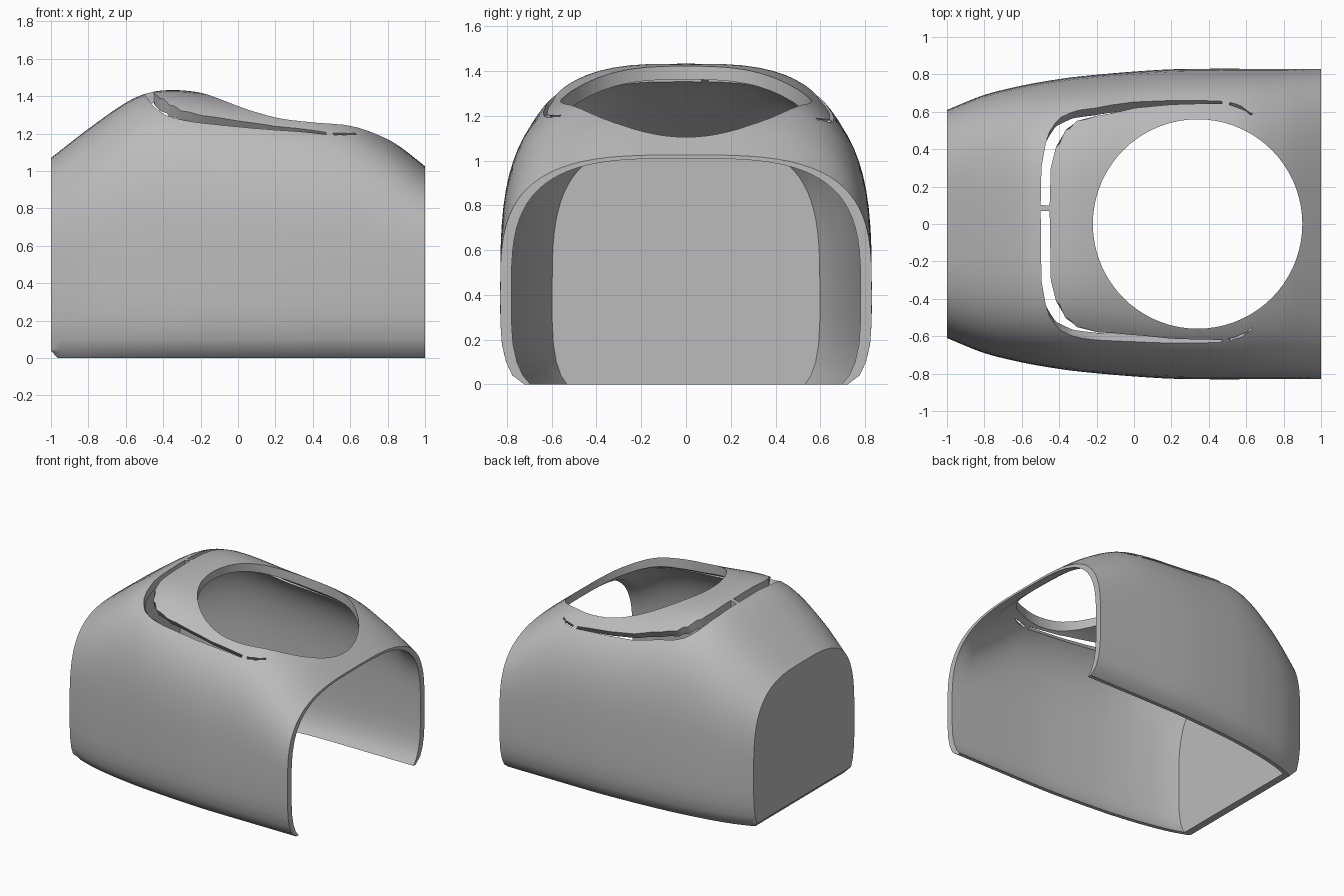
import bpy, bmesh, math
from mathutils import Vector

if "Cube" in bpy.data.objects:
    bpy.data.objects.remove(bpy.data.objects["Cube"])

POWER, BELT, WALL = 3.3, 0.4, 0.05
# Stations along the length: x, half width, crown height
STATIONS = [(-1, .61, 1.07), (-.8, .69, 1.225), (-.6, .74, 1.365), (-.48, .762, 1.418),
            (-.35, .782, 1.433), (-.2, .798, 1.42), (0, .815, 1.39), (.2, .827, 1.367),
            (.4, .83, 1.345), (.6, .83, 1.295), (.8, .83, 1.18), (.9, .83, 1.105), (1, .83, 1.025)]

mat = bpy.data.materials.new("matte grey")
mat.use_nodes = True
GREY = (0.5, 0.5, 0.5, 1)
mat.diffuse_color = GREY
mat.node_tree.nodes["Principled BSDF"].inputs["Base Color"].default_value = GREY


def station(x):
    """Half width and crown height at x, by smooth interpolation."""
    i = max(k for k in range(len(STATIONS) - 1) if STATIONS[k][0] <= x or k == 0)
    a, b = STATIONS[i], STATIONS[i + 1]
    before, after = STATIONS[max(i - 1, 0)], STATIONS[min(i + 2, len(STATIONS) - 1)]
    d = b[0] - a[0]
    t = (x - a[0]) / d
    out = []
    for c in (1, 2):
        m0 = (b[c] - before[c]) / (b[0] - before[0]) * d
        m1 = (after[c] - a[c]) / (after[0] - a[0]) * d
        out.append((2*t**3 - 3*t**2 + 1) * a[c] + (t**3 - 2*t**2 + t) * m0
                   + (3*t**2 - 2*t**3) * b[c] + (t**3 - t**2) * m1)
    return out


def surface_z(x, y):
    w, h = station(x)
    return BELT + (h - BELT) * max(0, 1 - (abs(y) / w) ** POWER) ** (1 / POWER)


def section(w, h, foot):
    """Arch from the -y foot over the crown to the +y foot."""
    half = [(w * foot, 0)]
    for z in (.04, .1, .18, .28):
        half.append((w * (1 - .1 * (1 - z / BELT) ** 4), z))
    steps = 20
    for k in range(steps):
        t = math.pi / 2 * (1 - k / steps)
        half.append((w * math.sin(t) ** (2 / POWER), BELT + (h - BELT) * math.cos(t) ** (2 / POWER)))
    return [(-y, z) for y, z in half] + [(0, h)] + [(y, z) for y, z in reversed(half)]


def finish(bm, name):
    bmesh.ops.recalc_face_normals(bm, faces=bm.faces)
    me = bpy.data.meshes.new(name)
    bm.to_mesh(me)
    bm.free()
    ob = bpy.data.objects.new(name, me)
    bpy.context.collection.objects.link(ob)
    return ob


def bridge(bm, a, b):
    for k in range(len(a) - 1):
        bm.faces.new((a[k], a[k + 1], b[k + 1], b[k]))


# Hollow shell: open underneath and at the +x end, closed at the -x end
bm = bmesh.new()
outer, inner = [], []
RINGS = 44
for i in range(RINGS + 1):
    x = -1 + 2 * i / RINGS
    w, h = station(x)
    ring = [bm.verts.new((x, y, z)) for y, z in section(w, h, .87)]
    outer.append(ring)
    xi = max(x, -1 + WALL) if i else -1 + WALL * .9
    w, h = station(xi)
    drop = .06 if i < RINGS - 2 else .06 - .022 * (i - RINGS + 2)
    inner.append([bm.verts.new((xi, y, z)) for y, z in section(w - WALL, h - drop, .89)])
outer[0][0].co.x = outer[0][-1].co.x = -.965
inner = inner[2:]
for rings in (outer, inner):
    for a, b in zip(rings, rings[1:]):
        bridge(bm, a, b)
bridge(bm, outer[-1], inner[-1])
# End wall with a bevelled lower edge
bm.faces.new(outer[0][1:-1])
bm.faces.new((outer[0][0], outer[0][1], outer[0][-2], outer[0][-1]))
bm.faces.new(inner[0])
bm.faces.new((outer[0][0], outer[0][-1], inner[0][-1], inner[0][0]))
# Lower rim of both sides
for end in (0, -1):
    for k in range(len(inner) - 1):
        bm.faces.new((outer[k + 2][end], outer[k + 3][end], inner[k + 1][end], inner[k][end]))
    bm.faces.new((outer[0][end], outer[1][end], inner[0][end]))
    bm.faces.new((outer[1][end], outer[2][end], inner[0][end]))
bmesh.ops.delete(bm, geom=[v for v in bm.verts if not v.link_faces], context='VERTS')
shell = finish(bm, "shell")
shell.data.materials.append(mat)

# Round opening in the roof
bm = bmesh.new()
bmesh.ops.create_cone(bm, cap_ends=True, segments=72, radius1=.56, radius2=.56, depth=1.2)
bmesh.ops.translate(bm, verts=bm.verts, vec=(.34, 0, 1.35))
cutters = [finish(bm, "roof_opening_cutter")]


def slot(name, path, side):
    """Sweep a slot that leans with the roof; path holds x, y, half width."""
    bm = bmesh.new()
    rings = []
    for k, (x, y, half) in enumerate(path):
        a, b = path[max(k - 1, 0)], path[min(k + 1, len(path) - 1)]
        n = Vector((a[1] - b[1], b[0] - a[0])).normalized() * half
        lean = min(1, max(0, (abs(y) - .45) / .17)) * .85
        z = surface_z(x, y)
        ring = []
        for s, dz in ((-1, -.11), (1, -.11), (1, .11), (-1, .11)):
            ring.append(bm.verts.new((x + s * n.x, side * (y + s * n.y + lean * dz), z + dz)))
        rings.append(ring)
    for a, b in zip(rings, rings[1:]):
        bridge(bm, a + a[:1], b + b[:1])
    bm.faces.new(rings[0])
    bm.faces.new(rings[-1])
    return finish(bm, name)


# U-shaped slot in two halves, with small bridges left between the pieces
for side, start, shift in ((1, .1, .025), (-1, -.07, 0)):
    main = [(-.475, start, .024), (-.47, .3, .025), (-.445, .42, .029), (-.395, .52, .036),
            (-.32, .575, .038), (-.2, .6, .035), (0, .612 + shift, .03),
            (.2, .625 + shift, .02), (.47, .625 + shift, .012)]
    tail = [(.51, .62 + shift, .012), (.57, .6 + shift, .012), (.63, .56 + shift, .008)]
    cutters.append(slot("slot_cutter", main, side))
    cutters.append(slot("slot_tail_cutter", tail, side))

bpy.context.view_layer.objects.active = shell
shell.select_set(True)
for cutter in cutters:
    cutter.hide_render = True
    mod = shell.modifiers.new("cut", 'BOOLEAN')
    mod.operation, mod.solver, mod.object = 'DIFFERENCE', 'EXACT', cutter
    bpy.ops.object.modifier_apply(modifier=mod.name)
    bpy.data.objects.remove(cutter)

bpy.ops.object.select_all(action='DESELECT')
shell.select_set(True)
bpy.ops.object.shade_smooth_by_angle(angle=math.radians(30))
